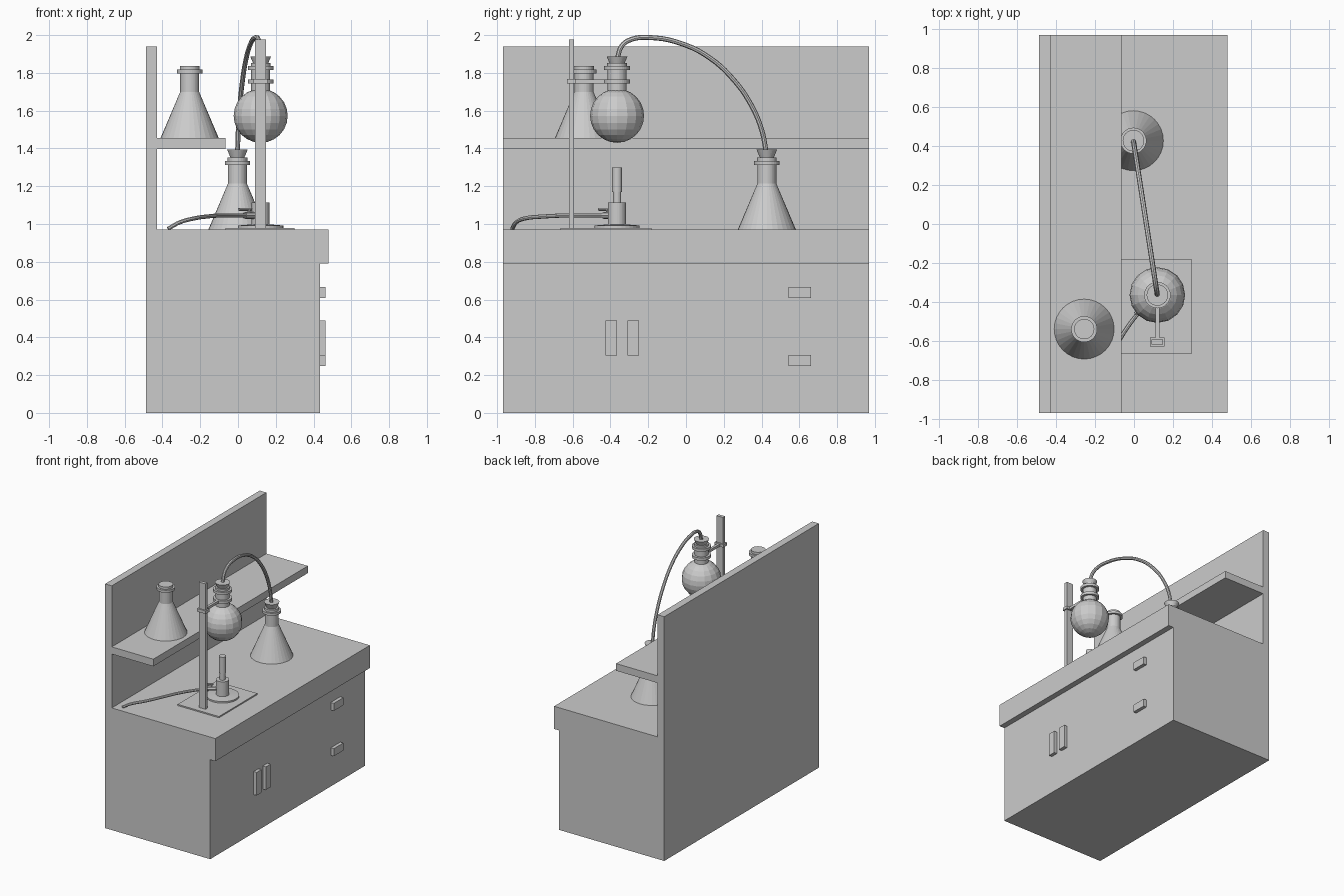
import bpy
import bmesh
import math
from mathutils import Vector

if "Cube" in bpy.data.objects:
    bpy.data.objects.remove(bpy.data.objects["Cube"], do_unlink=True)


def finish(name, bm):
    bmesh.ops.recalc_face_normals(bm, faces=bm.faces)
    mesh = bpy.data.meshes.new(name)
    bm.to_mesh(mesh)
    bm.free()
    obj = bpy.data.objects.new(name, mesh)
    bpy.context.collection.objects.link(obj)
    return obj


def box(name, xs, ys, zs):
    """Box spanning three (low, high) ranges."""
    bm = bmesh.new()
    bmesh.ops.create_cube(bm, size=1)
    for v in bm.verts:
        v.co = [lo + (c + 0.5) * (hi - lo) for c, (lo, hi) in zip(v.co, (xs, ys, zs))]
    return finish(name, bm)


def lathe(name, profile, place, sides=32):
    """Closed solid turned from (radius, height) pairs."""
    bm = bmesh.new()
    rings = []
    for r, z in profile:
        rings.append([bm.verts.new((r * math.cos(a), r * math.sin(a), z))
                      for a in (math.tau * i / sides for i in range(sides))])
    for low, high in zip(rings, rings[1:]):
        for i in range(sides):
            j = (i + 1) % sides
            bm.faces.new((low[i], low[j], high[j], high[i]))
    bm.faces.new(rings[0][::-1])
    bm.faces.new(rings[-1])
    obj = finish(name, bm)
    obj.location = place
    return obj


def tube(name, points, radius):
    """Round tube through the points, smooth shaded."""
    curve = bpy.data.curves.new(name, "CURVE")
    curve.dimensions = "3D"
    curve.bevel_depth = radius
    curve.bevel_resolution = 2
    curve.use_fill_caps = True
    curve.resolution_u = 5
    spline = curve.splines.new("BEZIER")
    spline.bezier_points.add(len(points) - 1)
    for bp, co in zip(spline.bezier_points, points):
        bp.co = co
        bp.handle_left_type = bp.handle_right_type = "AUTO"
    obj = bpy.data.objects.new(name, curve)
    bpy.context.collection.objects.link(obj)
    bpy.ops.object.select_all(action="DESELECT")
    obj.select_set(True)
    bpy.context.view_layer.objects.active = obj
    bpy.ops.object.convert(target="MESH")
    bpy.ops.object.shade_smooth_by_angle()
    return obj


# Bench, back board and shelf
LENGTH = (-0.97, 0.97)
TOP = 0.97
SHELF_TOP = 1.455
box("cabinet", (-0.43, 0.435), LENGTH, (0, 0.79))
box("countertop", (-0.43, 0.48), LENGTH, (0.79, TOP))
box("back_board", (-0.488, -0.43), LENGTH, (0, 1.94))
box("shelf", (-0.43, -0.065), LENGTH, (1.398, SHELF_TOP))

# Door and drawer handles
for side, y in (("right", -0.395), ("left", -0.28)):
    box(f"door_handle_{side}", (0.43, 0.462), (y - 0.03, y + 0.03), (0.305, 0.488))
for level, z in (("lower", 0.277), ("upper", 0.637)):
    box(f"drawer_handle_{level}", (0.43, 0.462), (0.543, 0.662), (z - 0.03, z + 0.03))

# Conical flasks
FLASK = [(0.154, 0), (0.05, 0.245), (0.05, 0.343), (0.067, 0.343),
         (0.067, 0.363), (0.052, 0.363), (0.052, 0.382)]
STOPPER = [(0.036, 0), (0.055, 0.045)]
lathe("shelf_flask", FLASK, (-0.256, -0.54, SHELF_TOP))
lathe("bench_flask", FLASK, (-0.003, 0.428, TOP))
lathe("bench_stopper", STOPPER, (-0.003, 0.428, 1.35))

# Round flask held over the burner
CX, CY = 0.12, -0.365
bm = bmesh.new()
bmesh.ops.create_uvsphere(bm, u_segments=16, v_segments=12, radius=0.143)
bowl = finish("round_flask_bowl", bm)
bowl.location = (CX, CY, 1.573)
lathe("round_flask_neck", [(0.05, 0), (0.05, 0.135), (0.068, 0.135), (0.068, 0.156),
                           (0.052, 0.156), (0.052, 0.172)], (CX, CY, 1.68))
lathe("round_flask_stopper", STOPPER, (CX, CY, 1.842))

# Delivery tube arching from the round flask to the bench flask
ARCH = [(-0.365, 1.87), (-0.34, 1.943), (-0.29, 1.977), (-0.19, 1.987), (-0.03, 1.957),
        (0.125, 1.88), (0.255, 1.76), (0.345, 1.63), (0.40, 1.50), (0.425, 1.38)]
tube("delivery_tube", [(CX - (y - CY) * 0.155, y, z) for y, z in ARCH], 0.013)

# Stand with clamp
box("stand_base", (-0.065, 0.298), (-0.665, -0.183), (TOP, 0.98))
box("stand_post", (0.09, 0.148), (-0.62, -0.594), (TOP, 1.976))
box("clamp_block", (0.081, 0.157), (-0.63, -0.584), (1.743, 1.767))
box("clamp_arm", (CX - 0.01, CX + 0.01), (-0.59, CY - 0.045), (1.745, 1.765))
lathe("clamp_ring", [(0.068, 0), (0.068, 0.022)], (CX, CY, 1.744))

# Burner
lathe("burner", [(0.12, 0), (0.12, 0.012), (0.048, 0.018), (0.048, 0.135), (0.021, 0.135),
                 (0.021, 0.19), (0.026, 0.19), (0.026, 0.32)], (CX, CY, 0.98))
inlet_way = Vector((-0.77, -0.64, 0))
hub = Vector((CX, CY, 1.045))
tube("burner_inlet", [hub, hub + inlet_way * 0.11], 0.018)
tube("burner_valve_stem", [hub + inlet_way * 0.08, hub + inlet_way * 0.08 + Vector((0, 0, 0.035))], 0.008)
tap = hub + inlet_way * 0.11 + Vector((0, 0, 0.033))
tube("burner_valve_tap", [tap - inlet_way * 0.045, tap + inlet_way * 0.04], 0.008)

# Gas hose lying on the bench
tube("gas_hose", [hub + inlet_way * 0.09, (-0.03, -0.525, 1.045), (-0.10, -0.64, 1.045),
                  (-0.16, -0.75, 1.04), (-0.23, -0.85, 1.03), (-0.31, -0.90, 1.008),
                  (-0.37, -0.92, 0.975)], 0.011)
